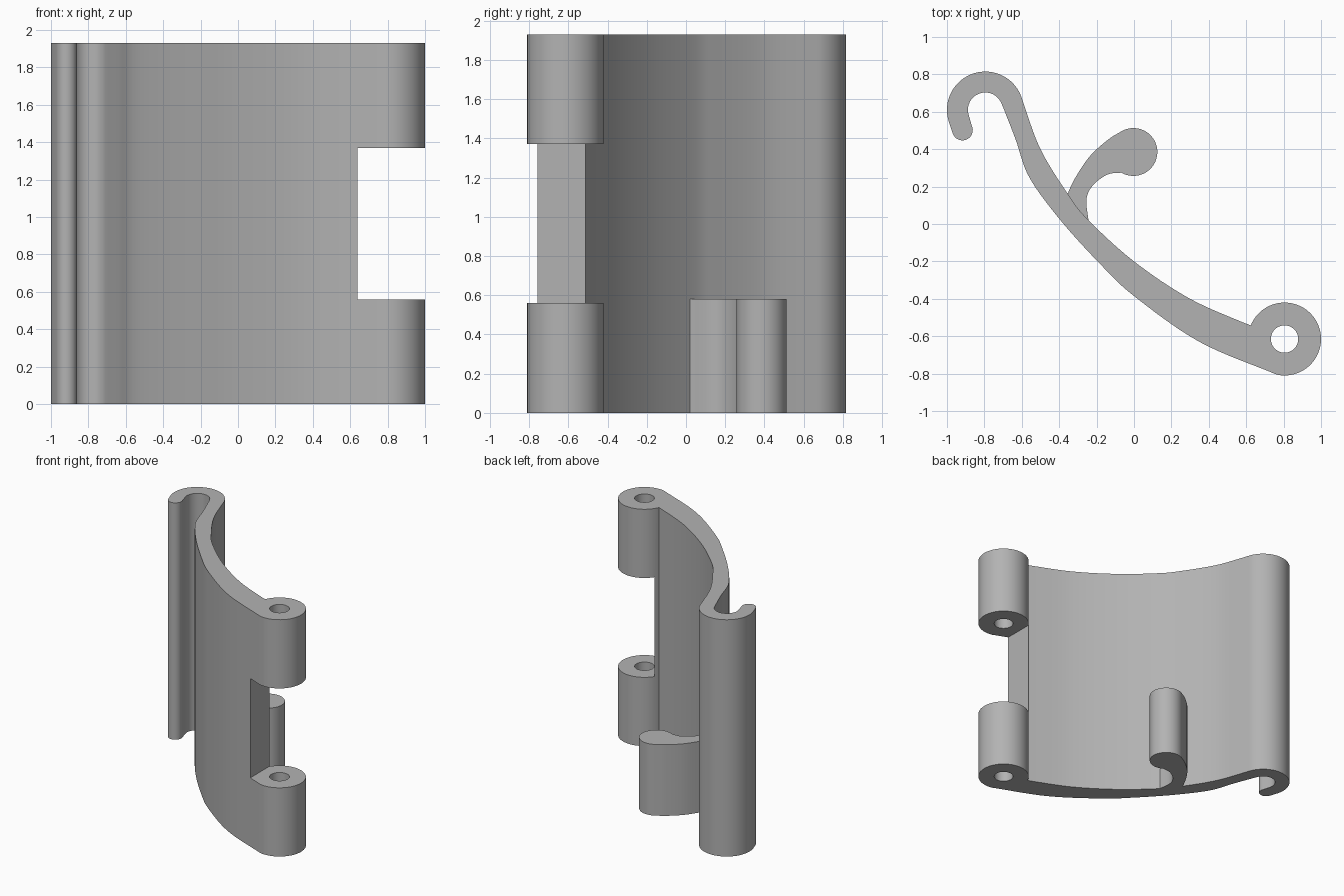
import bpy
import bmesh
from math import cos, sin, radians
from mathutils import Vector

old = bpy.data.objects.get("Cube")
if old:
    bpy.data.objects.remove(old, do_unlink=True)

HEIGHT = 1.93
HINGE = (0.805, -0.615)

grey = bpy.data.materials.new("plain grey")
grey.use_nodes = True
colour = (0.45, 0.45, 0.45, 1)
grey.diffuse_color = colour
grey.node_tree.nodes["Principled BSDF"].inputs["Base Color"].default_value = colour


def arc(centre, radius, start, end, steps=32):
    angles = [radians(start + (end - start) * i / steps) for i in range(steps + 1)]
    return [(centre[0] + radius * cos(a), centre[1] + radius * sin(a)) for a in angles]


def spline(points, steps=8):
    """Smooth curve through the points, without its two end points."""
    p = [Vector(q) for q in points]
    p = [2 * p[0] - p[1]] + p + [2 * p[-1] - p[-2]]
    out = []
    for a, b, c, d in zip(p, p[1:], p[2:], p[3:]):
        for i in range(steps):
            t = i / steps
            out.append(tuple(0.5 * (2 * b + (c - a) * t + (2 * a - 5 * b + 4 * c - d) * t**2
                                    + (3 * b - a - 3 * c + d) * t**3)))
    return out[1:]


def extrude(name, outline, low, high):
    bm = bmesh.new()
    face = bm.faces.new([bm.verts.new((x, y, low)) for x, y in outline])
    result = bmesh.ops.extrude_face_region(bm, geom=[face])
    top = [v for v in result["geom"] if isinstance(v, bmesh.types.BMVert)]
    bmesh.ops.translate(bm, verts=top, vec=(0, 0, high - low))
    bmesh.ops.recalc_face_normals(bm, faces=bm.faces)
    mesh = bpy.data.meshes.new(name)
    bm.to_mesh(mesh)
    bm.free()
    mesh.materials.append(grey)
    obj = bpy.data.objects.new(name, mesh)
    bpy.context.collection.objects.link(obj)
    return obj


def activate(obj):
    bpy.ops.object.select_all(action="DESELECT")
    obj.select_set(True)
    bpy.context.view_layer.objects.active = obj


def cut(obj, cutter):
    activate(obj)
    mod = obj.modifiers.new("cut", "BOOLEAN")
    mod.operation = "DIFFERENCE"
    mod.solver = "EXACT"
    mod.object = cutter
    bpy.ops.object.modifier_apply(modifier=mod.name)
    bpy.data.objects.remove(cutter, do_unlink=True)


# Curved plate with hinge barrel at one end and hook at the other
back_edge = spline([(-0.6, 0.67), (-0.5, 0.4), (-0.35, 0.155), (-0.243, 0.02),
                    (0, -0.2), (0.3, -0.4), (0.626, -0.545)])
front_edge = spline([(0.765, -0.806), (0.35, -0.63), (0, -0.385), (-0.18, -0.215),
                     (-0.393, 0.02), (-0.56, 0.25), (-0.634, 0.455), (-0.71, 0.65)])
hook = (-0.795, 0.61)
outline = (back_edge
           + arc(HINGE, 0.195, 158, -102, 48)
           + front_edge
           + arc(hook, 0.093, 25, 200)
           + arc((-0.917, 0.502), 0.055, 25, -165, 16)
           + arc(hook, 0.205, 195, 17, 40))
plate = extrude("curved_plate", outline, 0, HEIGHT)

# Gap between the two hinge knuckles, and the pin hole
gap = [(0.64, -1.2), (1.3, -1.2), (1.3, 0), (0.64, 0)]
cut(plate, extrude("gap_cutter", gap, 0.56, 1.37))
cut(plate, extrude("pin_cutter", arc(HINGE, 0.073, 0, 352.5, 47), -0.1, HEIGHT + 0.1))

# Short curved finger behind the plate, with a round tip
finger_outer = spline([(-0.36, 0.15), (-0.318, 0.24), (-0.238, 0.36),
                       (-0.14, 0.45), (-0.06, 0.5)])
finger_inner = spline([(-0.07, 0.273), (-0.14, 0.265), (-0.217, 0.21),
                       (-0.254, 0.134), (-0.243, 0.015)])
finger = extrude("finger", [(-0.36, 0.15)] + finger_outer
                 + arc((-0.003, 0.385), 0.128, 116, -121)
                 + finger_inner + [(-0.243, 0.015)], 0, 0.58)

for part in (plate, finger):
    activate(part)
    bpy.ops.object.shade_smooth_by_angle(angle=radians(30))
